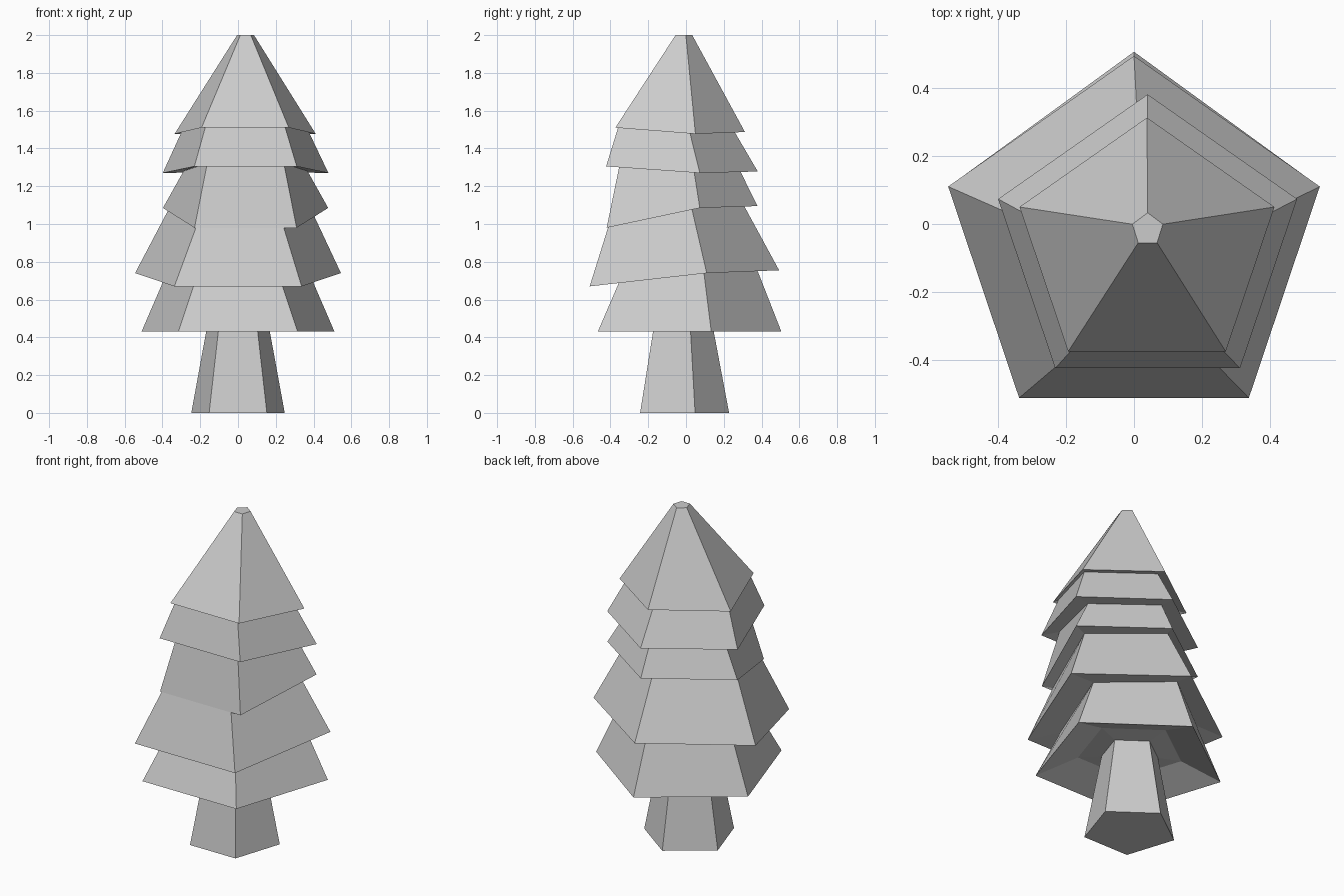
import bpy, bmesh, math


def ring(bm, cx, r, yf, yb, zf, zs, zb):
    """Five-sided ring; y range and heights at front, sides and back."""
    verts = []
    for i in range(5):
        a = math.radians(90 + 72 * i)
        y = yf + (yb - yf) * (math.sin(a) + 0.809) / 1.809
        z = (zb, zs, zf, zf, zs)[i]
        verts.append(bm.verts.new((cx + r * math.cos(a), y, z)))
    return verts


def loft(name, rings):
    bm = bmesh.new()
    loops = [ring(bm, *r) for r in rings]
    for a, b in zip(loops, loops[1:]):
        for i in range(5):
            j = (i + 1) % 5
            bm.faces.new((a[i], a[j], b[j], b[i]))
    bm.faces.new(loops[0][::-1])
    bm.faces.new(loops[-1])
    bmesh.ops.recalc_face_normals(bm, faces=bm.faces)
    mesh = bpy.data.meshes.new(name)
    bm.to_mesh(mesh)
    bm.free()
    obj = bpy.data.objects.new(name, mesh)
    bpy.context.collection.objects.link(obj)
    return obj


# Tapered trunk
loft("trunk", [
    (0, 0.26, -0.243, 0.228, 0, 0, 0),
    (0, 0.16, -0.16, 0.13, 0.52, 0.52, 0.52),
])

# Stacked skirts: each flares out at its rim and tapers up into the next one
loft("foliage", [
    (0, 0.15, -0.15, 0.12, 0.50, 0.50, 0.50),
    (0, 0.30, -0.27, 0.27, 0.51, 0.51, 0.51),
    (0, 0.537, -0.467, 0.505, 0.43, 0.43, 0.43),
    (0, 0.39, -0.355, 0.37, 0.69, 0.755, 0.775),
    (0, 0.573, -0.51, 0.493, 0.67, 0.74, 0.755),
    (0.01, 0.39, -0.41, 0.30, 0.99, 1.09, 1.11),
    (0.04, 0.46, -0.42, 0.378, 0.98, 1.085, 1.095),
    (0.04, 0.345, -0.35, 0.285, 1.32, 1.28, 1.285),
    (0.04, 0.461, -0.423, 0.38, 1.305, 1.27, 1.278),
    (0.038, 0.353, -0.355, 0.25, 1.525, 1.49, 1.50),
    (0.038, 0.393, -0.374, 0.312, 1.51, 1.477, 1.487),
    (0.04, 0.047, -0.055, 0.033, 2, 2, 2),
])
